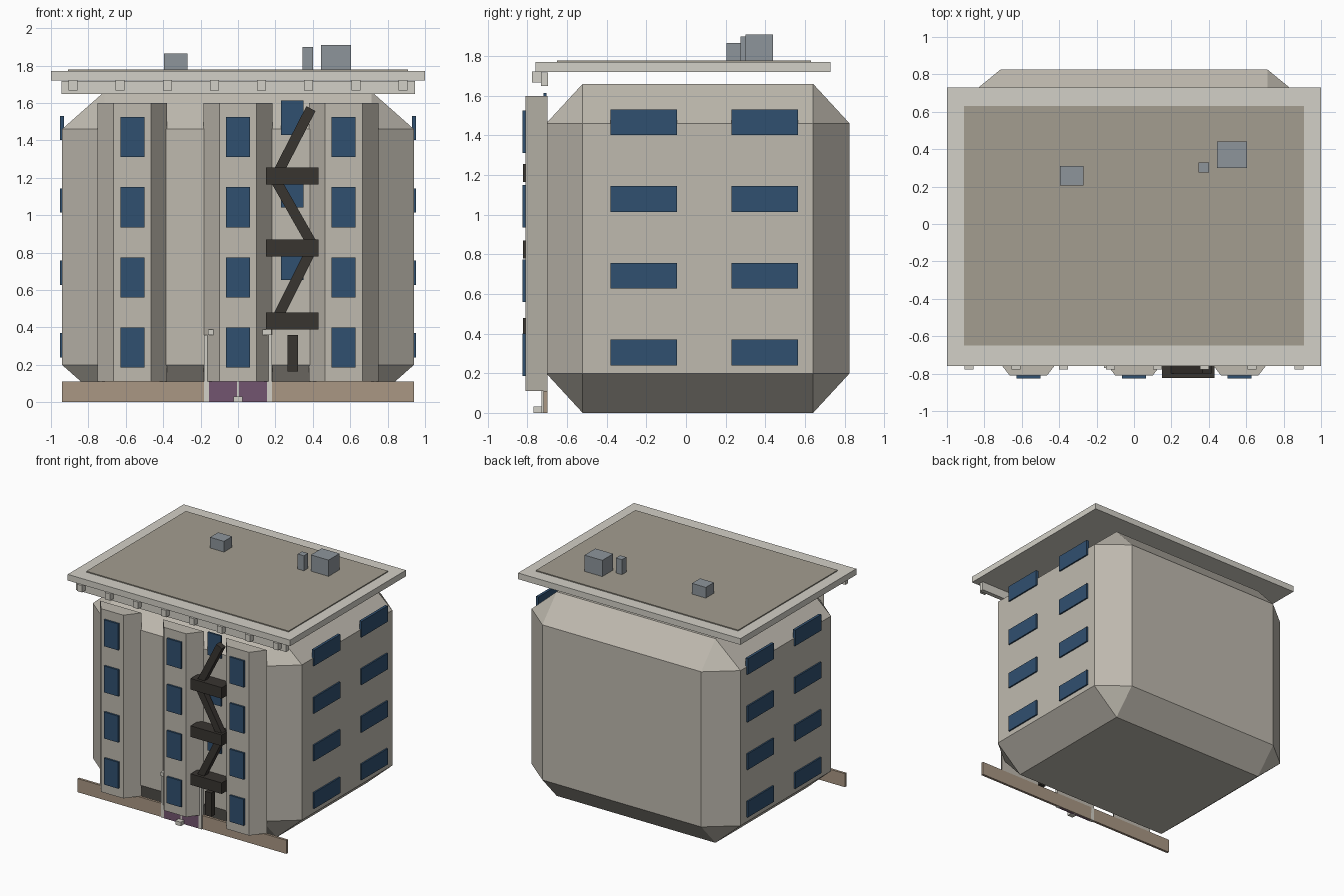
import bpy, bmesh, math
from mathutils import Matrix

if "Cube" in bpy.data.objects:
    bpy.data.objects.remove(bpy.data.objects["Cube"])


def mat(name, r, g, b):
    m = bpy.data.materials.new(name)
    m.diffuse_color = (r, g, b, 1)
    m.use_nodes = True
    m.node_tree.nodes["Principled BSDF"].inputs["Base Color"].default_value = m.diffuse_color
    return m


STONE = mat("stone", 0.52, 0.49, 0.43)
TRIM = mat("trim", 0.65, 0.63, 0.57)
GRAVEL = mat("gravel", 0.37, 0.34, 0.28)
GLASS = mat("glass", 0.03, 0.08, 0.16)
IRON = mat("iron", 0.04, 0.035, 0.03)
METAL = mat("metal", 0.27, 0.30, 0.33)
BASE = mat("base_stone", 0.40, 0.31, 0.23)
DOOR = mat("door_paint", 0.17, 0.09, 0.16)


def finish(name, bm, material):
    bmesh.ops.recalc_face_normals(bm, faces=bm.faces)
    me = bpy.data.meshes.new(name)
    bm.to_mesh(me)
    bm.free()
    me.materials.append(material)
    ob = bpy.data.objects.new(name, me)
    bpy.context.collection.objects.link(ob)
    return ob


def box(name, x, y, z, material, bevel=0):
    """Box from (min, max) ranges; bevel is a fraction of each side."""
    bm = bmesh.new()
    bmesh.ops.create_cube(bm, size=1)
    if bevel:
        bmesh.ops.bevel(bm, geom=bm.edges[:], offset=bevel, segments=1,
                        affect='EDGES')
    size = [b - a for a, b in (x, y, z)]
    mid = [(a + b) / 2 for a, b in (x, y, z)]
    bmesh.ops.transform(bm, verts=bm.verts,
                        matrix=Matrix.Translation(mid) @ Matrix.Diagonal((*size, 1)))
    return finish(name, bm, material)


def prism(name, profile, z0, z1, material):
    bm = bmesh.new()
    face = bm.faces.new([bm.verts.new((x, y, z0)) for x, y in profile])
    new = bmesh.ops.extrude_face_region(bm, geom=[face])["geom"]
    bmesh.ops.translate(bm, vec=(0, 0, z1 - z0),
                        verts=[v for v in new if isinstance(v, bmesh.types.BMVert)])
    return finish(name, bm, material)


def beam(name, a, b, width, y, material):
    """Sloping bar between two (x, z) points."""
    dx, dz = b[0] - a[0], b[1] - a[1]
    half = math.hypot(dx, dz) / 2
    ob = box(name, (-half, half), y, (-width / 2, width / 2), material)
    ob.data.transform(Matrix.Translation(((a[0] + b[0]) / 2, 0, (a[1] + b[1]) / 2))
                      @ Matrix.Rotation(-math.atan2(dz, dx), 4, 'Y'))
    return ob


# Main block with chamfered edges
box("building_body", (-0.94, 0.94), (-0.705, 0.825), (0, 1.66), STONE, bevel=0.12)

# Bay columns and their windows
for i, cx in enumerate((-0.565, 0, 0.565)):
    prism(f"bay_{i}", [(cx - 0.185, -0.70), (cx - 0.10, -0.81),
                       (cx + 0.10, -0.81), (cx + 0.185, -0.70)], 0.11, 1.60, STONE)
    for k in range(4):
        z = 0.185 + 0.375 * k
        box(f"bay_window_{i}_{k}", (cx - 0.064, cx + 0.064), (-0.825, -0.805),
            (z, z + 0.215), GLASS)

# Side windows, both sides
for side in (-1, 1):
    for k in range(4):
        z = 0.24 + 0.387 * k
        for j, y in enumerate((-0.38, 0.23)):
            xs = sorted((side * 0.93, side * 0.952))
            box(f"side_window_{side}_{k}_{j}", xs, (y, y + 0.335), (z, z + 0.13), GLASS)

# Windows behind the fire escape
for k in range(3):
    z = 0.653 + 0.388 * k
    box(f"escape_window_{k}", (0.23, 0.35), (-0.72, -0.705), (z, z + 0.185), GLASS)

# Roof slab, gravel bed, cornice and brackets
box("roof_slab", (-1, 1), (-0.76, 0.73), (1.72, 1.77), TRIM)
box("roof_gravel", (-0.91, 0.91), (-0.65, 0.63), (1.765, 1.778), GRAVEL)
box("cornice", (-0.945, 0.945), (-0.732, -0.697), (1.648, 1.718), TRIM)
for i in range(8):
    cx = -0.882 + 0.252 * i
    box(f"cornice_bracket_{i}", (cx - 0.024, cx + 0.024), (-0.777, -0.73),
        (1.667, 1.722), TRIM)

# Rooftop units
box("roof_vent", (-0.395, -0.27), (0.205, 0.31), (1.77, 1.865), METAL)
box("roof_chimney", (0.345, 0.40), (0.275, 0.33), (1.77, 1.90), METAL)
box("roof_unit", (0.445, 0.605), (0.30, 0.44), (1.77, 1.91), METAL)

# Street level plinth and entrance
box("plinth", (-0.94, 0.94), (-0.72, -0.70), (0, 0.11), BASE)
for s in (-1, 1):
    box(f"door_{s}", sorted((s * 0.006, s * 0.155)), (-0.728, -0.71), (0, 0.35), DOOR)
    box(f"door_jamb_{s}", sorted((s * 0.155, s * 0.183)), (-0.728, -0.70), (0, 0.36), TRIM)
box("door_mullion", (-0.006, 0.006), (-0.728, -0.71), (0, 0.35), TRIM)
box("door_canopy", (-0.16, 0.18), (-0.77, -0.70), (0.36, 0.39), TRIM)
box("door_step", (-0.025, 0.025), (-0.77, -0.725), (0, 0.032), TRIM)

# Fire escape: landings, flights and drop ladder
for i, z in enumerate((0.39, 0.78, 1.165)):
    box(f"escape_landing_{i}", (0.15, 0.43), (-0.823, -0.71), (z, z + 0.09), IRON)
for i, (a, b) in enumerate((((0.39, 1.57), (0.21, 1.22)),
                            ((0.20, 1.19), (0.405, 0.83)),
                            ((0.395, 0.82), (0.21, 0.45)))):
    beam(f"escape_flight_{i}", a, b, 0.055, (-0.80, -0.75), IRON)
box("drop_ladder", (0.265, 0.32), (-0.80, -0.75), (0.165, 0.36), IRON)
